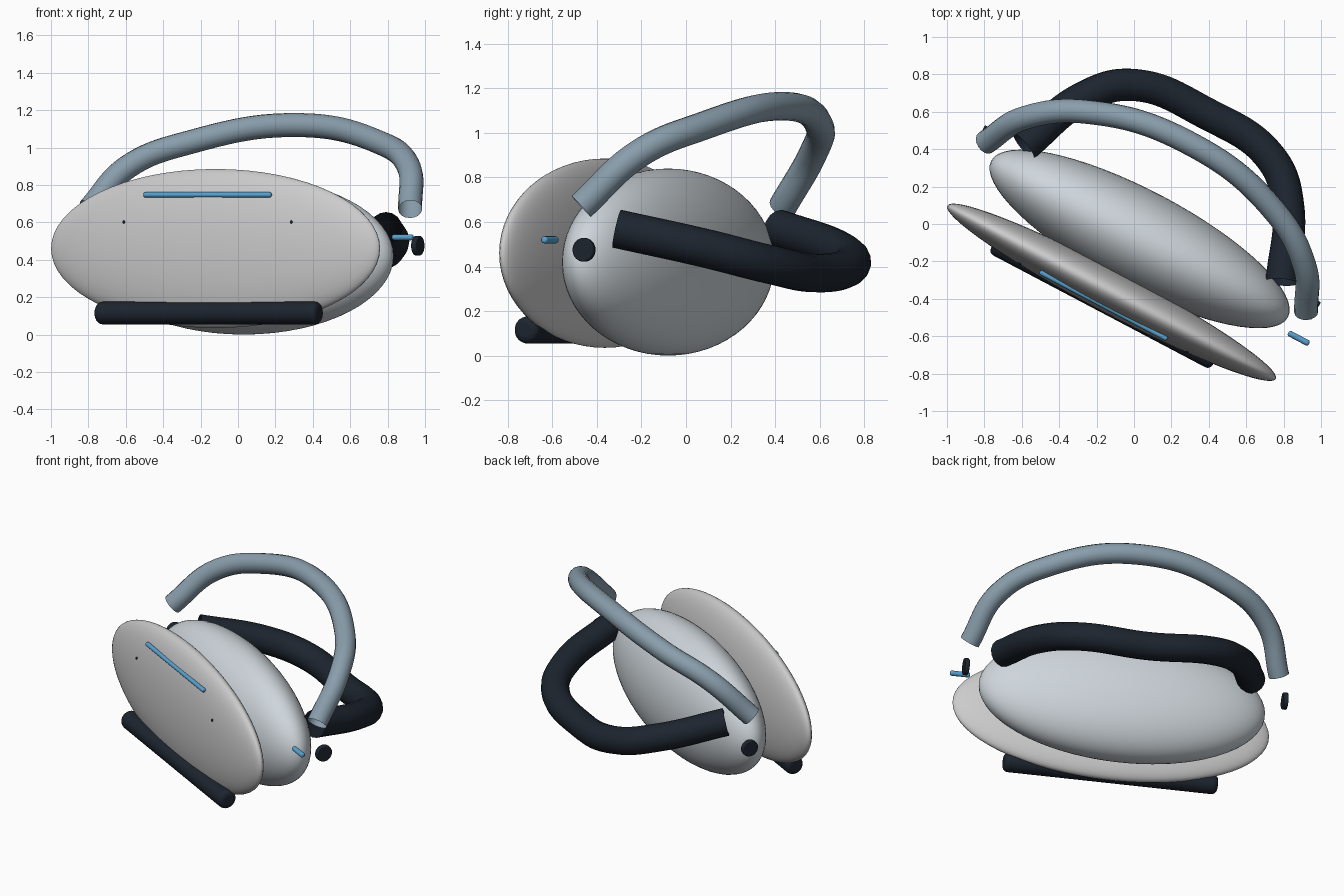
import bpy, math
from mathutils import Matrix, Vector

if "Cube" in bpy.data.objects:
    bpy.data.objects.remove(bpy.data.objects["Cube"])

YAW = Matrix.Rotation(math.radians(-27.8), 4, 'Z')
BODY = Matrix.Translation((0.03, -0.08, 0)) @ YAW      # local frame of the body (x across, y to the back)
PLATE = Matrix.Translation((-0.12, -0.365, 0)) @ YAW   # local frame of the front plate


def mat(name, rgb):
    m = bpy.data.materials.new(name)
    m.diffuse_color = (*rgb, 1)
    m.use_nodes = True
    m.node_tree.nodes["Principled BSDF"].inputs["Base Color"].default_value = m.diffuse_color
    return m


SHELL = mat("shell_grey", (0.62, 0.67, 0.71))
FRONT = mat("front_white", (0.72, 0.74, 0.75))
STRAP = mat("strap_blue_grey", (0.25, 0.34, 0.41))
DARK = mat("dark_padding", (0.012, 0.018, 0.028))
BLUE = mat("blue_accent", (0.10, 0.36, 0.62))


def finish(ob, name, material):
    ob.name = name
    ob.data.materials.clear()
    ob.data.materials.append(material)
    bpy.ops.object.select_all(action='DESELECT')
    ob.select_set(True)
    bpy.context.view_layer.objects.active = ob
    bpy.ops.object.shade_smooth_by_angle(angle=math.radians(40))
    return ob


def ellipsoid(name, frame, centre, radii, material):
    bpy.ops.mesh.primitive_uv_sphere_add(segments=64, ring_count=32)
    ob = bpy.context.object
    ob.matrix_world = frame @ Matrix.Translation(centre) @ Matrix.Diagonal((*radii, 1))
    return finish(ob, name, material)


def rod(name, frame, centre, radius, length, bevel, material):
    # cylinder lying across the headset, with rounded rims
    bpy.ops.mesh.primitive_cylinder_add(vertices=32, radius=radius, depth=length)
    ob = bpy.context.object
    ob.matrix_world = frame @ Matrix.Translation(centre) @ Matrix.Rotation(math.pi / 2, 4, 'Y')
    b = ob.modifiers.new("rounded_rim", 'BEVEL')
    b.width, b.segments, b.limit_method = bevel, 4, 'ANGLE'
    return finish(ob, name, material)


def strap(name, half, radius, material):
    # open tube through points mirrored left to right; the last point is the apex
    pts = half + [(-x, y, z) for x, y, z in half[-2::-1]]
    cu = bpy.data.curves.new(name + "_path", 'CURVE')
    cu.dimensions = '3D'
    cu.bevel_depth, cu.bevel_resolution, cu.resolution_u = radius, 6, 16
    sp = cu.splines.new('BEZIER')
    sp.bezier_points.add(len(pts) - 1)
    for p, co in zip(sp.bezier_points, pts):
        p.co = BODY @ Vector(co)
        p.handle_left_type = p.handle_right_type = 'AUTO'
    path = bpy.data.objects.new(name + "_path", cu)
    bpy.context.collection.objects.link(path)
    dg = bpy.context.evaluated_depsgraph_get()
    mesh = bpy.data.meshes.new_from_object(path.evaluated_get(dg))
    bpy.data.objects.remove(path)
    ob = bpy.data.objects.new(name, mesh)
    bpy.context.collection.objects.link(ob)
    return finish(ob, name, material)


# main body and front plate
ellipsoid("body_shell", BODY, (0, 0, 0.42), (0.897, 0.26, 0.42), SHELL)
ellipsoid("front_plate", PLATE, (0, 0, 0.46), (0.993, 0.115, 0.425), FRONT)

# light strip, lower bar and sensors on the front
rod("light_strip", PLATE, (-0.005, -0.082, 0.747), 0.014, 0.77, 0.01, BLUE)
rod("lower_front_bar", PLATE, (-0.01, -0.06, 0.115), 0.061, 1.34, 0.03, DARK)
for side, x in (("left", -0.506), ("right", 0.506)):
    ellipsoid(side + "_front_sensor", PLATE, (x, -0.0915, 0.602), (0.008, 0.008, 0.008), DARK)

# head straps
strap("rear_strap", [(0.78, 0.15, 0.57), (0.62, 0.525, 0.48),
                     (0.42, 0.71, 0.415), (0, 0.76, 0.37)], 0.087, DARK)
strap("top_strap", [(0.97, 0.07, 0.67), (0.845, 0.286, 0.90),
                    (0.565, 0.47, 1.03), (0, 0.577, 1.12)], 0.064, STRAP)

# side buttons and the side light
for side, x in (("left", -1.0), ("right", 1.0)):
    rod(side + "_side_button", BODY, (x, 0.10, 0.475), 0.053, 0.03, 0.006, DARK)
rod("side_light", BODY, (1.0, -0.073, 0.52), 0.016, 0.125, 0.011, BLUE)
